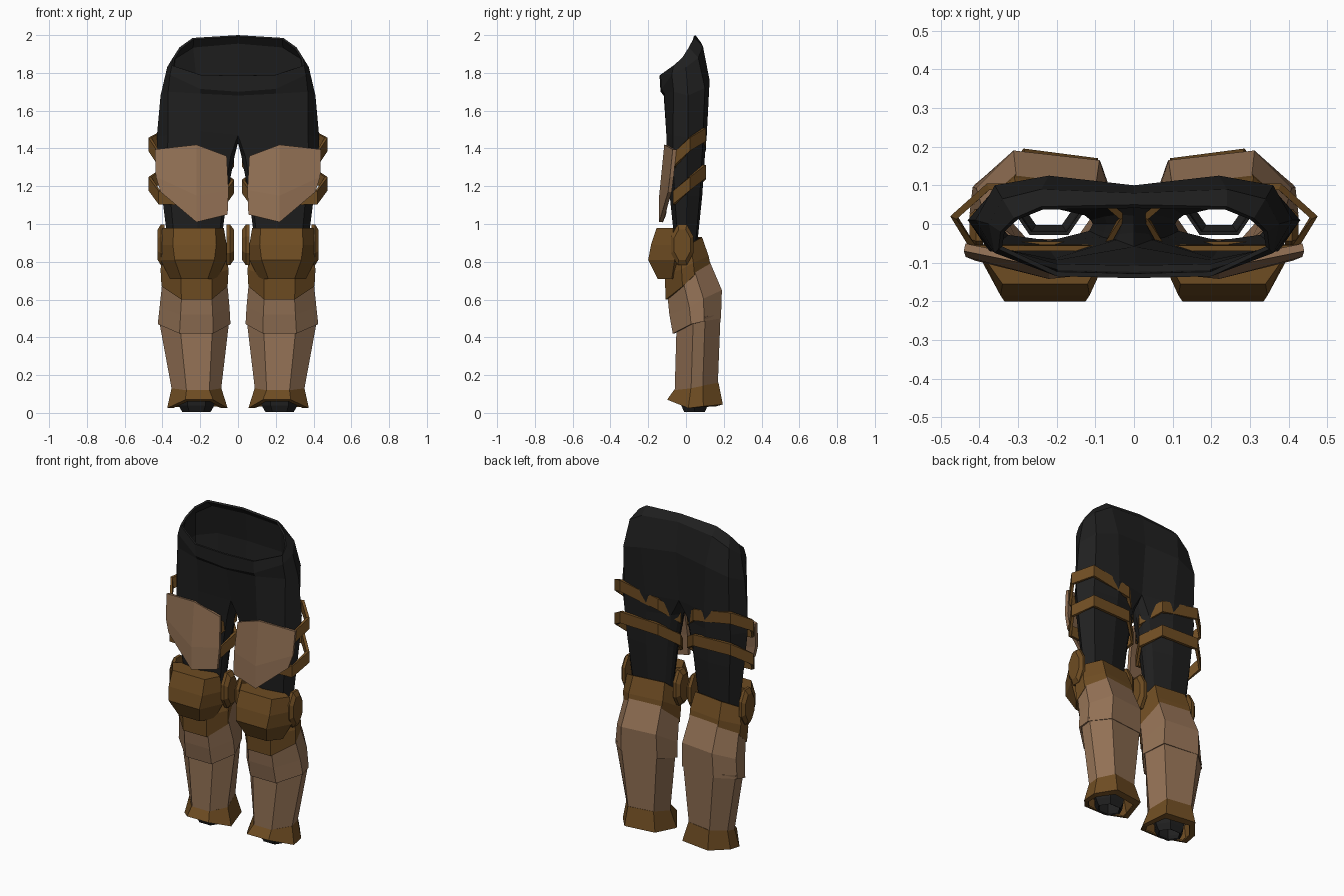
import bpy, bmesh, math

if "Cube" in bpy.data.objects:
    bpy.data.objects.remove(bpy.data.objects["Cube"])


def material(name, rgb):
    m = bpy.data.materials.new(name)
    m.diffuse_color = (*rgb, 1)
    m.use_nodes = True
    m.node_tree.nodes["Principled BSDF"].inputs["Base Color"].default_value = m.diffuse_color
    return m


BLACK = material("black_cloth", (0.014, 0.014, 0.014))
TAN = material("tan_leather", (0.29, 0.165, 0.09))
BROWN = material("brown_leather", (0.155, 0.072, 0.016))


def finish(name, bm, mat, thick=0.0):
    """Make a mirrored flat-shaded object, with inward thickness if asked."""
    bmesh.ops.recalc_face_normals(bm, faces=bm.faces)
    me = bpy.data.meshes.new(name)
    bm.to_mesh(me)
    bm.free()
    me.materials.append(mat)
    ob = bpy.data.objects.new(name, me)
    bpy.context.collection.objects.link(ob)
    mirror = ob.modifiers.new("other_side", 'MIRROR')
    mirror.merge_threshold = 0.0005
    if thick:
        s = ob.modifiers.new("thickness", 'SOLIDIFY')
        s.thickness = thick
        s.offset = -1
    return ob


def bridge(bm, a, b, closed):
    n = len(a)
    for i in range(n if closed else n - 1):
        j = (i + 1) % n
        bm.faces.new((a[i], a[j], b[j], b[i]))


def loft(name, rings, mat, closed=True, caps=False, thick=0.0):
    bm = bmesh.new()
    rows = [[bm.verts.new(p) for p in r] for r in rings]
    for a, b in zip(rows, rows[1:]):
        bridge(bm, a, b, closed)
    if caps:
        bm.faces.new(rows[0])
        bm.faces.new(rows[-1])
    return finish(name, bm, mat, thick)


# Trousers: half pelvis rows run centre front, hip, centre back
pelvis = [
    [(0, -.14, 1.785), (.2, -.135, 1.79), (.35, -.065, 1.84), (.345, -.02, 1.88),
     (.31, .015, 1.935), (.24, .045, 1.985), (0, .05, 2.0)],
    [(0, -.135, 1.70), (.2, -.13, 1.715), (.36, -.075, 1.79), (.375, 0, 1.83),
     (.34, .065, 1.88), (.24, .09, 1.94), (0, .08, 1.96)],
    [(0, -.118, 1.68), (.2, -.115, 1.69), (.37, -.065, 1.70), (.41, .01, 1.68),
     (.36, .10, 1.72), (.22, .125, 1.76), (0, .10, 1.78)],
    [(0, -.07, 1.47), (.2, -.105, 1.49), (.37, -.07, 1.47), (.43, .01, 1.46),
     (.36, .09, 1.46), (.2, .11, 1.47), (0, .07, 1.47)],
]
crotch = [(0, .03, 1.435), (0, 0, 1.43), (0, -.03, 1.435)]
section = [(-.9, -.5), (-.1, -1), (.75, -.7), (1, .05), (.7, .85),
           (-.1, 1), (-.8, .6), (-.95, .3), (-1, 0), (-.95, -.3)]
bm = bmesh.new()
rows = [[bm.verts.new(p) for p in r] for r in pelvis]
for a, b in zip(rows, rows[1:]):
    bridge(bm, a, b, False)
last = rows[-1] + [bm.verts.new(p) for p in crotch]
for z, cx, rx, ry in ((1.36, .222, .204, .10), (1.15, .23, .172, .086), (.85, .23, .135, .055)):
    ring = [bm.verts.new((cx + u * rx, v * ry, z)) for u, v in section]
    bridge(bm, last, ring, True)
    last = ring
finish("trousers", bm, BLACK, .012)

# Trouser ends showing under the ankle cuffs
hexagon = [(math.cos(k * math.tau / 6), math.sin(k * math.tau / 6)) for k in range(6)]
loft("trouser_end", [[(.22 + r * u, .045 + .85 * r * v, z) for u, v in hexagon]
                     for z, r in ((.14, .10), (.04, .095), (.005, .075))], BLACK, thick=.01)

# Thigh straps, rising to the back
strap = [(.475, .02), (.38, .105), (.12, .105), (.02, .02), (.07, -.07), (.42, -.07)]
for name, z0, sx in (("upper_thigh_strap", 1.365, .18), ("lower_thigh_strap", 1.19, .03)):
    loft(name, [[(x, y, z0 + dz + .8 * y + sx * (x - .25)) for x, y in strap]
                for dz in (.035, -.035)], BROWN, thick=.018)

# Thigh plates: outer, middle and inner columns
loft("thigh_plate", [
    [(.44, -.07, 1.395), (.22, -.115, 1.42), (.06, -.09, 1.36)],
    [(.435, -.085, 1.25), (.22, -.142, 1.15), (.05, -.11, 1.18)],
    [(.41, -.095, 1.17), (.22, -.142, 1.01), (.055, -.125, 1.05)]],
    TAN, closed=False, thick=.02)


# Shin armour section: two front, two outer, two back points, one inner point
def shin(lo, hi, front, back, zs, k=1.0):
    """zs gives the height of the front, side and back of the ring."""
    w = hi - lo
    f, s, b = zs
    side = front + (back - front) * .38
    return [(lo + .24 * w, front, f), (lo + .70 * w, front, f), (hi, side, s),
            (hi - .02 * w, back - .35 * (back - front), (s + b) / 2),
            (lo + .72 * w, back, b), (lo + .12 * w, back - .025, b), (lo, side, s)]


loft("knee_cuff", [shin(.065, .395, -.09, .085, (.84, .86, .93)),
                   shin(.05, .41, -.112, .12, (.73, .76, .83)),
                   shin(.055, .405, -.108, .128, (.60, .67, .79))], BROWN, thick=.012)
loft("upper_greave", [shin(.058, .40, -.10, .122, (.64, .70, .81)),
                      shin(.045, .415, -.088, .19, (.52, .56, .65)),
                      shin(.04, .425, -.07, .185, (.42, .47, .50))], TAN, thick=.012)
loft("lower_greave", [shin(.045, .42, -.05, .183, (.46, .50, .52)),
                      shin(.09, .35, -.06, .168, (.11, .12, .14))], TAN, thick=.012)
loft("ankle_cuff", [shin(.088, .352, -.064, .172, (.12, .13, .16)),
                    shin(.055, .375, -.10, .195, (.07, .025, .045)),
                    shin(.085, .345, -.075, .16, (.06, .025, .035))], BROWN, thick=.008)

# Kneecap: stacked rows, each outer, front pair, inner, closed behind
knee = [(.98, .075, .40, .12, .34, -.155, -.07), (.89, .06, .41, .115, .345, -.185, -.065),
        (.81, .06, .41, .125, .335, -.20, -.06), (.71, .11, .36, .16, .30, -.15, -.075)]
loft("kneecap", [[(hi, back, z), (fhi, front, z), (flo, front, z), (lo, back, z),
                  (lo + .04, -.045, z), (hi - .04, -.045, z)]
                 for z, lo, hi, flo, fhi, front, back in knee], BROWN, caps=True)

# Knee side discs, outer and inner
octagon = [(math.cos((k + .5) * math.tau / 8), math.sin((k + .5) * math.tau / 8)) for k in range(8)]
for name, xs in (("outer_knee_disc", (.39, .408, .425)), ("inner_knee_disc", (.062, .042, .022))):
    loft(name, [[(x, -.02 + .064 * r * u, .89 + .117 * r * v) for u, v in octagon]
                for x, r in zip(xs, (1, 1, .75))], BROWN, caps=True)
